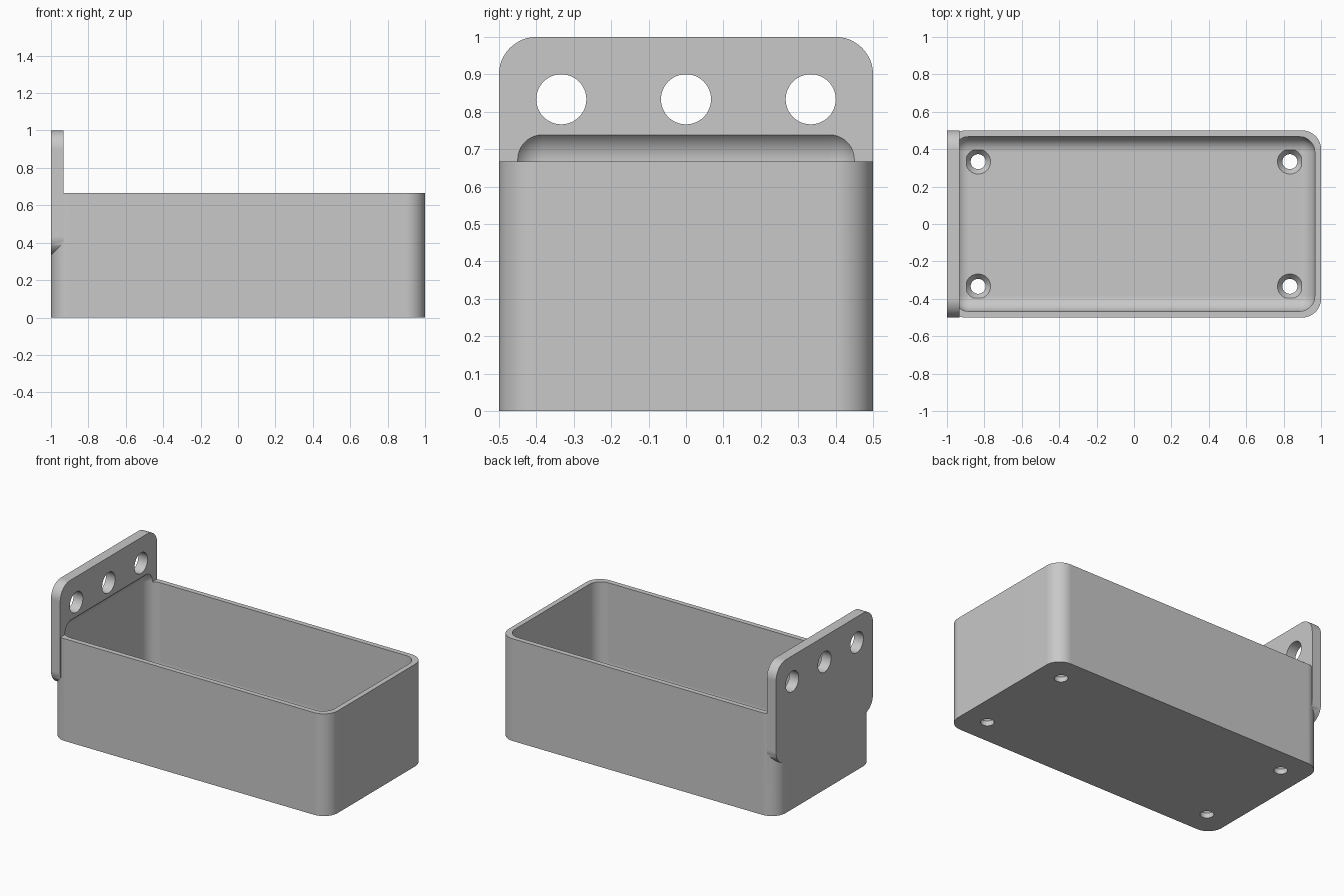
import bpy, bmesh
from math import radians
from mathutils import Matrix, Vector

cube = bpy.data.objects.get("Cube")
if cube:
    bpy.data.objects.remove(cube, do_unlink=True)

grey = bpy.data.materials.new("plain grey")
grey.use_nodes = True
COLOUR = (0.58, 0.58, 0.58, 1)
grey.diffuse_color = COLOUR
grey.node_tree.nodes["Principled BSDF"].inputs["Base Color"].default_value = COLOUR

WALL = 1 / 30
FLOOR = 2 * WALL
PLATE_FRONT = -1 + 2 * WALL


def add_object(name, bm):
    mesh = bpy.data.meshes.new(name)
    bmesh.ops.recalc_face_normals(bm, faces=bm.faces)
    bm.to_mesh(mesh)
    bm.free()
    mesh.materials.append(grey)
    obj = bpy.data.objects.new(name, mesh)
    bpy.context.collection.objects.link(obj)
    return obj


def rounded_box(name, low, high, radius, axis=None):
    """Box with every edge rounded, or only the edges along one axis."""
    low, high = Vector(low), Vector(high)
    bm = bmesh.new()
    bmesh.ops.create_cube(bm, size=1)
    bmesh.ops.scale(bm, vec=high - low, verts=bm.verts)
    bmesh.ops.translate(bm, vec=(low + high) / 2, verts=bm.verts)
    edges = [e for e in bm.edges if axis is None
             or abs((e.verts[0].co - e.verts[1].co).normalized()[axis]) > 0.9]
    bmesh.ops.bevel(bm, geom=edges, offset=radius, segments=12,
                    profile=0.5, affect='EDGES')
    return add_object(name, bm)


def cone(name, centre, r_low, r_high, depth, axis='Z'):
    bm = bmesh.new()
    turn = Matrix.Rotation(radians(90), 4, 'Y') if axis == 'X' else Matrix()
    bmesh.ops.create_cone(bm, cap_ends=True, segments=48, radius1=r_low,
                          radius2=r_high, depth=depth,
                          matrix=Matrix.Translation(centre) @ turn)
    return add_object(name, bm)


def combine(target, other, operation):
    mod = target.modifiers.new(operation, 'BOOLEAN')
    mod.operation, mod.solver, mod.object = operation, 'EXACT', other
    bpy.context.view_layer.objects.active = target
    bpy.ops.object.modifier_apply(modifier=mod.name)
    bpy.data.objects.remove(other, do_unlink=True)


# Outer bin with rounded upright corners, joined to the hanging plate
tray = rounded_box("hanging_tray", (-1, -0.5, 0), (1, 0.5, 2 / 3), 0.1, axis=2)
plate = rounded_box("plate", (-1, -0.5, 1 / 3), (PLATE_FRONT, 0.5, 1), 0.1, axis=0)
combine(tray, plate, 'UNION')

# Hollow, rounded on all sides, which also scoops into the plate
inset = 0.5 - WALL
cavity = rounded_box("cavity", (-1 + WALL, -inset, FLOOR),
                     (1 - WALL, inset, 0.755), 0.083)
combine(tray, cavity, 'DIFFERENCE')

# Mounting holes through the plate
for y in (-1 / 3, 0, 1 / 3):
    combine(tray, cone("plate_hole", (-1, y, 5 / 6), 0.067, 0.067, 0.4, 'X'),
            'DIFFERENCE')

# Countersunk screw holes in the floor
SINK = 0.035
for x in (-5 / 6, 5 / 6):
    for y in (-1 / 3, 1 / 3):
        combine(tray, cone("screw_hole", (x, y, 0), 0.04, 0.04, 0.3), 'DIFFERENCE')
        combine(tray, cone("countersink", (x, y, FLOOR + 0.001 - SINK / 2),
                           0.04, 0.067, SINK), 'DIFFERENCE')

bpy.ops.object.select_all(action='DESELECT')
tray.select_set(True)
bpy.context.view_layer.objects.active = tray
bpy.ops.object.shade_smooth_by_angle(angle=radians(30))

# Keep the large walls evenly shaded beside the rounded corners
normals = tray.modifiers.new("even_walls", 'WEIGHTED_NORMAL')
normals.keep_sharp = True
